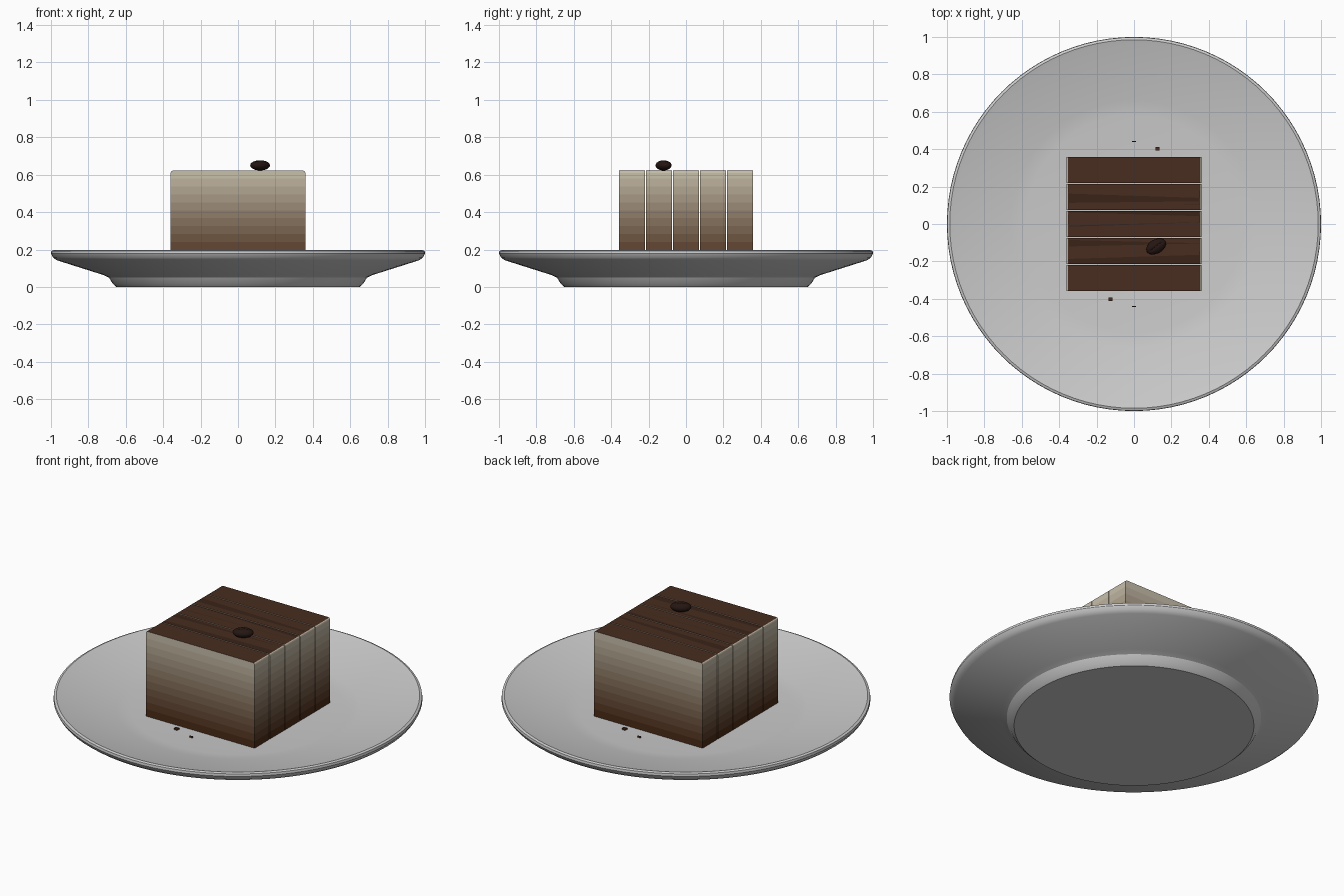
import bpy, bmesh, math, random
from mathutils import Matrix

if "Cube" in bpy.data.objects:
    bpy.data.objects.remove(bpy.data.objects["Cube"])

random.seed(4)


def mat(name, rgb):
    m = bpy.data.materials.new(name)
    m.diffuse_color = (*rgb, 1)
    m.use_nodes = True
    m.node_tree.nodes["Principled BSDF"].inputs["Base Color"].default_value = m.diffuse_color
    return m


def finish(bm, name, mats=(), smooth=None):
    me = bpy.data.meshes.new(name)
    bm.to_mesh(me)
    bm.free()
    ob = bpy.data.objects.new(name, me)
    bpy.context.collection.objects.link(ob)
    for m in mats:
        me.materials.append(m)
    if smooth:
        bpy.ops.object.select_all(action='DESELECT')
        ob.select_set(True)
        bpy.context.view_layer.objects.active = ob
        bpy.ops.object.shade_smooth_by_angle(angle=math.radians(smooth))
    return ob


# Plate: lathed profile from the foot, over the rim, to the flat well
profile = [(0, 0), (0.65, 0), (0.67, 0.018), (0.69, 0.05), (0.72, 0.064), (0.97, 0.143),
           (0.99, 0.158), (1.0, 0.178), (0.998, 0.192), (0.985, 0.197), (0.96, 0.19),
           (0.66, 0.122), (0.58, 0.113), (0, 0.113)]
bm = bmesh.new()
vs = [bm.verts.new((r, 0, z)) for r, z in profile]
es = [bm.edges.new(p) for p in zip(vs, vs[1:])]
bmesh.ops.spin(bm, geom=vs + es, cent=(0, 0, 0), axis=(0, 0, 1), angle=math.tau, steps=96)
bmesh.ops.remove_doubles(bm, verts=bm.verts, dist=0.0005)
bmesh.ops.recalc_face_normals(bm, faces=bm.faces)
finish(bm, "plate", smooth=30)

# Cake colours: soaked brown at the base fading to cream, cocoa on top
BANDS, Z0, Z1, HALF = 12, 0.113, 0.622, 0.36
low, high = (0.28, 0.16, 0.09), (0.80, 0.77, 0.69)
sponge = []
for i in range(BANDS):
    t = (i + 0.5) / BANDS
    sponge.append(mat(f"sponge_{i}", [(a + (b - a) * t) ** 2.2 for a, b in zip(low, high)]))
cocoa = mat("cocoa", (0.065, 0.026, 0.014))
cocoa_dark = mat("cocoa_dark", (0.042, 0.017, 0.009))
bean_mat = mat("roasted_bean", (0.018, 0.008, 0.006))
cake_mats = sponge + [cocoa, cocoa_dark]

# Five upright cake slices with narrow gaps
for k in range(5):
    cy = (k - 2) * 0.144
    bm = bmesh.new()
    bmesh.ops.create_cube(bm, size=1, matrix=Matrix.Translation((0, cy, (Z0 + Z1) / 2))
                          @ Matrix.Diagonal((2 * HALF, 0.138, Z1 - Z0, 1)))
    ends = [e for e in bm.edges if all(v.co.z > 0.6 for v in e.verts)
            and abs(e.verts[0].co.x - e.verts[1].co.x) < 0.01]
    bmesh.ops.bevel(bm, geom=ends, offset=0.012, segments=3, profile=0.5, affect='EDGES')
    for i in range(1, BANDS):
        z = Z0 + (Z1 - Z0) * i / BANDS
        bmesh.ops.bisect_plane(bm, geom=bm.verts[:] + bm.edges[:] + bm.faces[:],
                               plane_co=(0, 0, z), plane_no=(0, 0, 1))
    # fine cocoa streaks on the middle slices
    if 0 < k < 4:
        for _ in range(5):
            top = [f for f in bm.faces if f.normal.z > 0.95]
            geom = list({g for f in top for g in [f, *f.edges, *f.verts]})
            bmesh.ops.bisect_plane(bm, geom=geom, plane_co=(0, cy + random.uniform(-0.06, 0.06), Z1),
                                   plane_no=(random.uniform(-0.04, 0.04), 1, 0))
    bm.normal_update()
    for f in bm.faces:
        c = f.calc_center_median()
        if f.normal.z > 0.95:
            f.material_index = BANDS + (1 if 0 < k < 4 and random.random() < 0.4 else 0)
        else:
            f.material_index = max(0, min(BANDS - 1, int((c.z - Z0) / (Z1 - Z0) * BANDS)))
    finish(bm, f"cake_slice_{k + 1}", cake_mats)

# Coffee bean with a lengthwise crease
bm = bmesh.new()
bmesh.ops.create_uvsphere(bm, u_segments=32, v_segments=20, radius=1)
for v in bm.verts:
    if v.co.z > 0:
        d = v.co.y - 0.12 * math.sin(3 * v.co.x)
        v.co.z -= 0.18 * math.exp(-(d / 0.12) ** 2) * v.co.z
bm.transform(Matrix.Translation((0.118, -0.12, 0.65)) @ Matrix.Rotation(math.radians(30), 4, 'Z')
             @ Matrix.Diagonal((0.057, 0.037, 0.027, 1)))
finish(bm, "coffee_bean", [bean_mat], smooth=40)

# Crumbs on the plate, in opposite pairs
for n, (x, y, sx, sy) in enumerate([(0.125, 0.402, 0.022, 0.02), (0.0, 0.442, 0.02, 0.006)]):
    for s in (1, -1):
        bm = bmesh.new()
        bmesh.ops.create_cube(bm, size=1, matrix=Matrix.Translation((s * x, s * y, 0.116))
                              @ Matrix.Diagonal((sx, sy, 0.012, 1)))
        finish(bm, f"crumb_{n}_{'back' if s > 0 else 'front'}", [cocoa])
